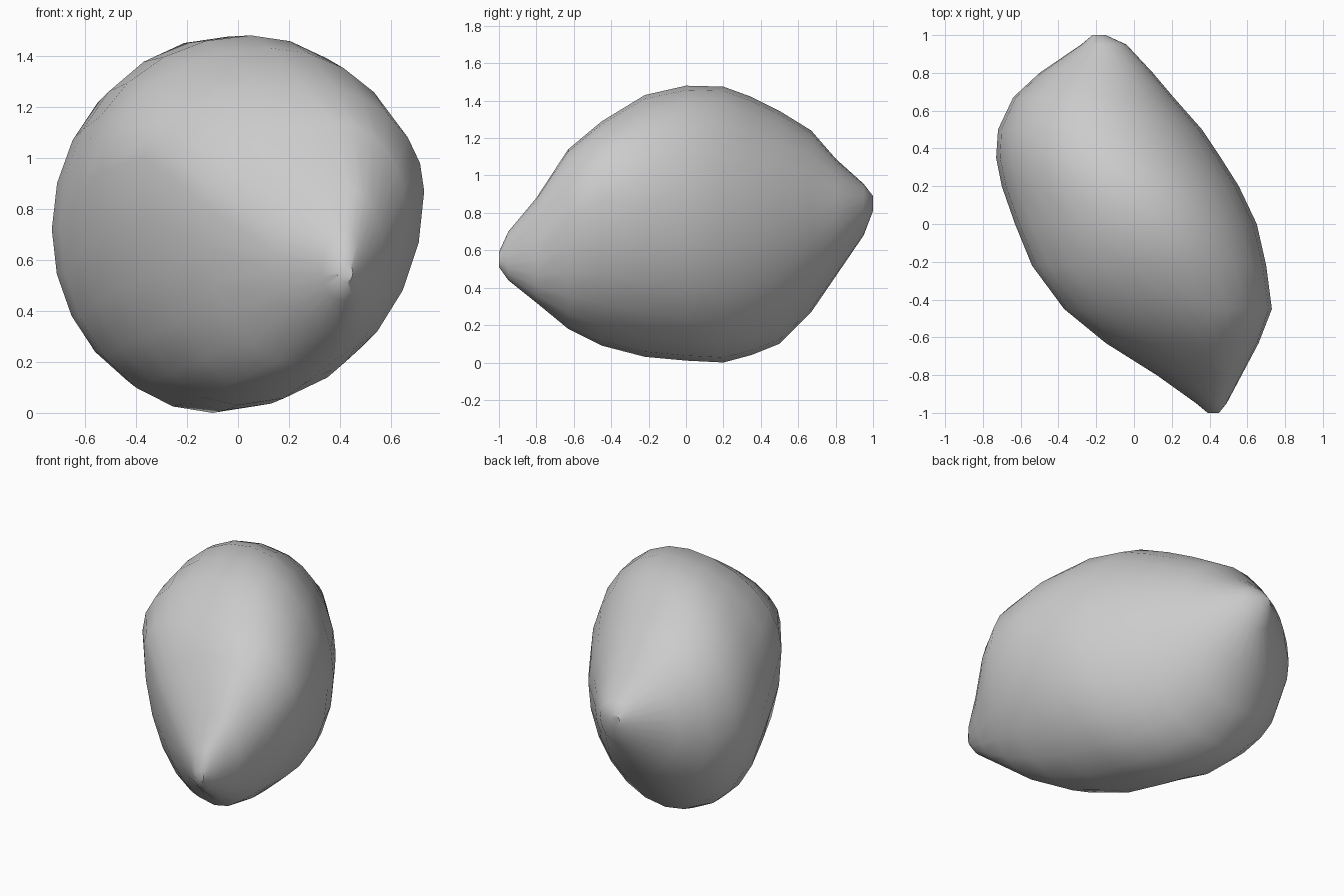
import bpy, bmesh
from math import sin, cos, pi

cube = bpy.data.objects.get("Cube")
if cube:
    bpy.data.objects.remove(cube, do_unlink=True)

SEGMENTS = 24

# Body slices, front tip to back tip: y, then the (x, z) of the
# leftmost, rightmost, top and bottom points of each slice
slices = [
    (-1.0, (.39, .55), (.45, .55), (.42, .59), (.42, .51)),
    (-.95, (.33, .57), (.49, .57), (.42, .70), (.41, .44)),
    (-.8, (.12, .64), (.57, .62), (.43, .88), (.38, .32)),
    (-.63, (-.15, .83), (.66, .78), (.38, .14 + 1), (.27, .18)),
    (-.45, (-.37, 1.0), (.73, .87), (.25, 1.29), (.1, .09)),
    (-.22, (-.54, .95), (.70, .84), (.13, 1.43), (0, .03)),
    (0, (-.63, .85), (.65, .8), (.05, 1.48), (-.05, .01)),
    (.2, (-.70, .74), (.555, .78), (-.04, 1.475), (-.1, 0)),
    (.35, (-.73, .72), (.46, .77), (-.12, 1.42), (-.15, .04)),
    (.5, (-.72, .72), (.36, .77), (-.18, 1.345), (-.2, .1)),
    (.67, (-.64, .75), (.21, .78), (-.21, 1.24), (-.23, .27)),
    (.8, (-.5, .78), (.1, .8), (-.2, 1.09), (-.21, .46)),
    (.95, (-.28, .83), (-.04, .84), (-.17, .955), (-.17, .68)),
    (1.0, (-.22, .85), (-.15, .85), (-.18, .89), (-.18, .81)),
]


def ring(bm, y, left, right, top, bottom):
    """One slice: four quarter ovals joining its outermost points."""
    verts = []
    for i in range(SEGMENTS):
        a = 2 * pi * i / SEGMENTS
        c, s = cos(a), sin(a)
        side = right if c > 0 else left
        cap = top if s > 0 else bottom
        x = cap[0] + (side[0] - cap[0]) * abs(c)
        z = side[1] + (cap[1] - side[1]) * abs(s)
        verts.append(bm.verts.new((x, y, z)))
    return verts


# Skin the slices into one closed body
bm = bmesh.new()
rings = [ring(bm, *s) for s in slices]
for a, b in zip(rings, rings[1:]):
    for i in range(SEGMENTS):
        j = (i + 1) % SEGMENTS
        bm.faces.new((a[i], a[j], b[j], b[i]))
bm.faces.new(rings[0])
bm.faces.new(rings[-1])
bmesh.ops.recalc_face_normals(bm, faces=bm.faces)
mesh = bpy.data.meshes.new("fruit_body")
bm.to_mesh(mesh)
bm.free()

# Plain grey skin
grey = bpy.data.materials.new("plain_grey")
grey.use_nodes = True
colour = (.6, .6, .6, 1)
grey.diffuse_color = colour
grey.node_tree.nodes["Principled BSDF"].inputs["Base Color"].default_value = colour
mesh.materials.append(grey)

body = bpy.data.objects.new("fruit_body", mesh)
bpy.context.collection.objects.link(body)
bpy.ops.object.select_all(action='DESELECT')
body.select_set(True)
bpy.context.view_layer.objects.active = body
bpy.ops.object.shade_smooth_by_angle(angle=.7)
